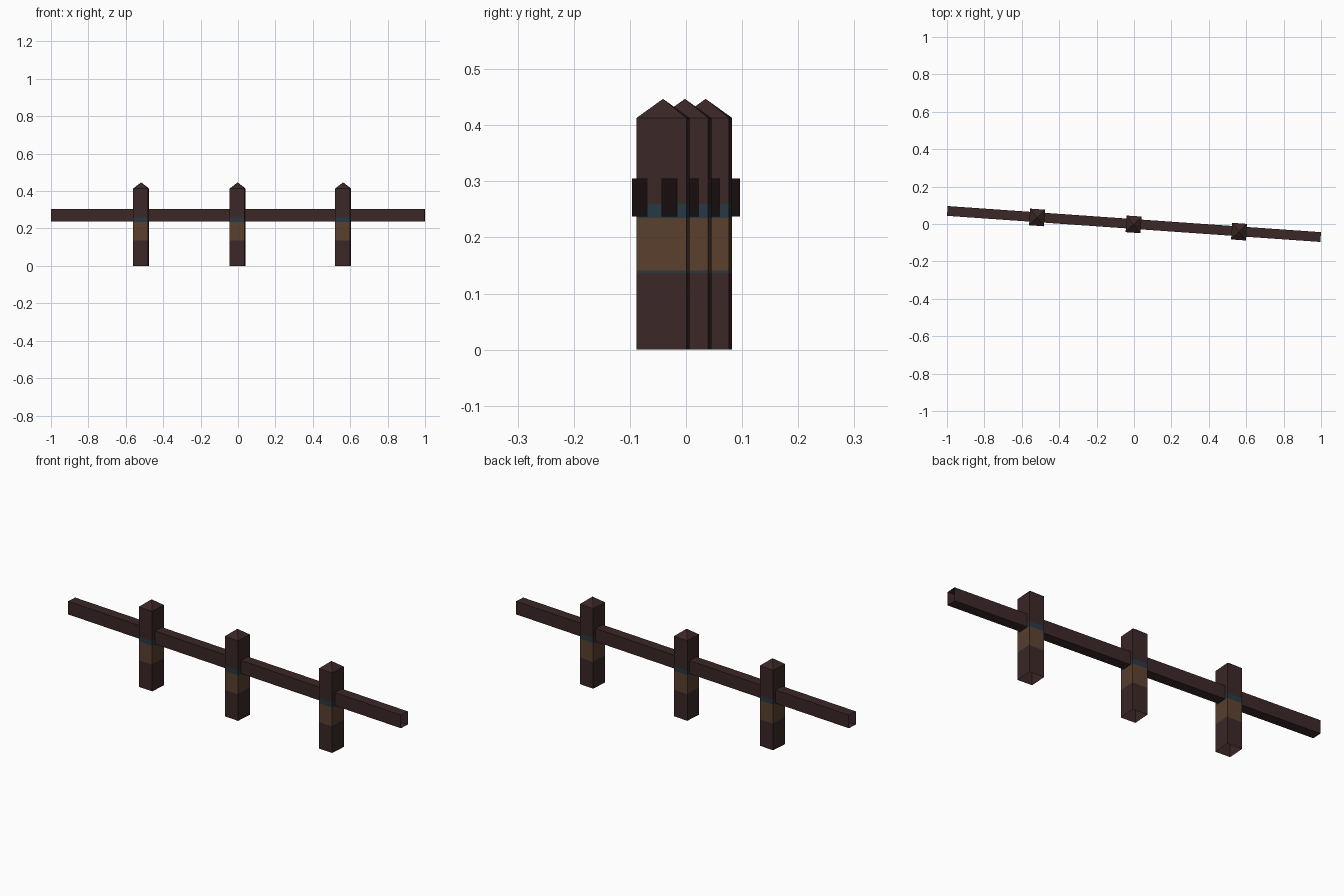
import bpy, bmesh, math
from mathutils import Matrix

if "Cube" in bpy.data.objects:
    bpy.data.objects.remove(bpy.data.objects["Cube"])


def material(name, rgb):
    m = bpy.data.materials.new(name)
    m.diffuse_color = (*rgb, 1)
    m.use_nodes = True
    m.node_tree.nodes["Principled BSDF"].inputs["Base Color"].default_value = m.diffuse_color
    return m


DARK = material("dark wood", (0.043, 0.020, 0.020))
BROWN = material("brown band", (0.100, 0.050, 0.028))
BLUE = material("slate blue trim", (0.019, 0.039, 0.056))
YAW = math.radians(-4.0)


def finish(name, bm, mats, x, y):
    bmesh.ops.rotate(bm, verts=bm.verts, cent=(0, 0, 0), matrix=Matrix.Rotation(YAW, 3, 'Z'))
    bmesh.ops.translate(bm, verts=bm.verts, vec=(x, y, 0))
    me = bpy.data.meshes.new(name)
    bm.to_mesh(me)
    bm.free()
    for m in mats:
        me.materials.append(m)
    ob = bpy.data.objects.new(name, me)
    bpy.context.collection.objects.link(ob)


def ring(bm, hx, hy, z):
    return [bm.verts.new((sx * hx, sy * hy, z)) for sx, sy in ((-1, -1), (1, -1), (1, 1), (-1, 1))]


# Post: open-bottomed square shaft with painted bands and a pyramid cap
def post(name, x, y):
    bm = bmesh.new()
    levels = [0, 0.137, 0.141, 0.235, 0.26, 0.413]
    colours = [0, 2, 1, 2, 0]
    rings = [ring(bm, 0.04, 0.0445, z) for z in levels]
    for k, (a, b) in enumerate(zip(rings, rings[1:])):
        for i in range(4):
            j = (i + 1) % 4
            f = bm.faces.new((a[i], a[j], b[j], b[i]))
            f.material_index = colours[k]
            # the thin lower trim shows only on the sides facing along the rail
            if k == 1 and i % 2 == 0:
                f.material_index = 1
    tip = bm.verts.new((0, 0, 0.447))
    for i in range(4):
        bm.faces.new((rings[-1][i], rings[-1][(i + 1) % 4], tip))
    finish(name, bm, [DARK, BROWN, BLUE], x, y)


for name, x, y in (("left_post", -0.518, 0.035), ("middle_post", -0.002, -0.002), ("right_post", 0.562, -0.041)):
    post(name, x, y)

# Rail: long square tube with open ends, running through the posts
bm = bmesh.new()
ends = [[bm.verts.new((x, sy * 0.0262, z)) for sy, z in ((-1, 0.237), (1, 0.237), (1, 0.305), (-1, 0.305))]
        for x in (-1.0006, 1.0006)]
for i in range(4):
    j = (i + 1) % 4
    bm.faces.new((ends[0][i], ends[0][j], ends[1][j], ends[1][i]))
bmesh.ops.recalc_face_normals(bm, faces=bm.faces)
# keep normals pointing outward on the open tube
bm.normal_update()
for f in bm.faces:
    c = f.calc_center_median()
    c.z -= 0.271
    if f.normal.dot(c) < 0:
        f.normal_flip()
finish("rail", bm, [DARK], 0, 0)
